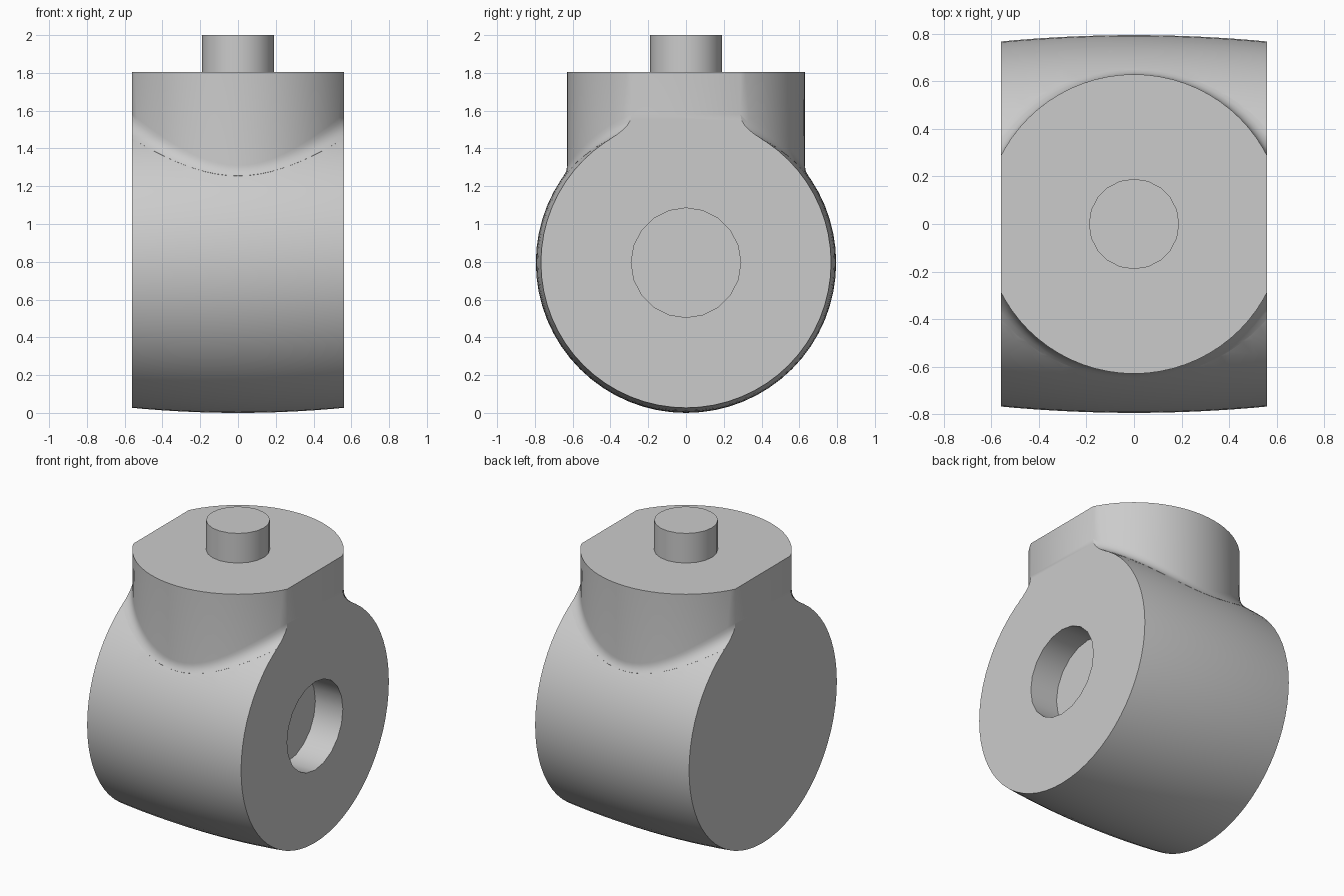
import bpy, bmesh, math
from mathutils import Vector

if "Cube" in bpy.data.objects:
    bpy.data.objects.remove(bpy.data.objects["Cube"])

ZC = 0.795       # barrel axis height
HALF = 0.56      # half width across the flat sides
NECK_R, NECK_TOP = 0.63, 1.805
FILLET_R = 0.09


def barrel_r(x):
    return 0.795 - 0.085 * x * x


def loft(name, rings):
    """Closed solid through a stack of equal-length rings."""
    bm = bmesh.new()
    vs = [[bm.verts.new(p) for p in ring] for ring in rings]
    n = len(vs[0])
    for a, b in zip(vs, vs[1:]):
        for i in range(n):
            j = (i + 1) % n
            bm.faces.new((a[i], a[j], b[j], b[i]))
    bm.faces.new(vs[0])
    bm.faces.new(vs[-1])
    bmesh.ops.recalc_face_normals(bm, faces=bm.faces)
    me = bpy.data.meshes.new(name)
    bm.to_mesh(me)
    bm.free()
    ob = bpy.data.objects.new(name, me)
    bpy.context.collection.objects.link(ob)
    return ob


def circle_x(x, r, n):
    return [(x, r * math.cos(2 * math.pi * i / n), ZC + r * math.sin(2 * math.pi * i / n)) for i in range(n)]


def circle_z(z, r, n):
    return [(r * math.cos(2 * math.pi * i / n), r * math.sin(2 * math.pi * i / n), z) for i in range(n)]


def combine(target, tool, operation):
    m = target.modifiers.new(operation.lower(), 'BOOLEAN')
    m.operation, m.object, m.solver = operation, tool, 'EXACT'
    bpy.context.view_layer.objects.active = target
    bpy.ops.object.modifier_apply(modifier=m.name)
    bpy.data.objects.remove(tool)


def on_barrel(p):
    s = barrel_r(p.x) / math.hypot(p.y, p.z - ZC)
    return Vector((p.x, p.y * s, ZC + (p.z - ZC) * s))


def on_neck(p):
    s = NECK_R / math.hypot(p.x, p.y)
    return Vector((p.x * s, p.y * s, p.z))


def fillet(angle, steps=5):
    """Blend curve from the neck wall down onto the barrel."""
    h = Vector((math.cos(angle), math.sin(angle), 0))
    x, y = NECK_R * h.x, NECK_R * h.y
    r = barrel_r(x)
    p0 = Vector((x, y, ZC + math.sqrt(r * r - y * y)))
    n = Vector((0.17 * x, y / r, (p0.z - ZC) / r)).normalized()
    d = FILLET_R * math.tan(math.acos(n.dot(h)) / 2)
    p1 = on_neck(p0 + d * (n - h * n.dot(h)).normalized())
    p2 = on_barrel(p0 + d * (h - n * n.dot(h)).normalized())
    ts = [k / steps for k in range(steps + 1)]
    return [p1 * (1 - t) ** 2 + p0 * 2 * t * (1 - t) + p2 * t * t for t in ts]


# bulging barrel, wider than needed, trimmed later
xs = [-0.8 + 0.1 * i for i in range(17)]
body = loft("pivot_body", [circle_x(x, barrel_r(x), 64) for x in xs])

# round neck with blended foot
N = 72
curves = [fillet(2 * math.pi * i / N) for i in range(N)]
neck = loft("neck", [circle_z(NECK_TOP, NECK_R, N)] + [list(r) for r in zip(*curves)]
            + [circle_z(ZC, 0.4, N)])
combine(body, neck, 'UNION')

# flat sides
bpy.ops.mesh.primitive_cube_add(size=1, location=(0, 0, 1))
trim = bpy.context.object
trim.scale = (2 * HALF, 4, 4)
bpy.context.view_layer.update()
combine(body, trim, 'INTERSECT')

# top pin
pin = loft("pin", [circle_z(z, 0.19, 20) for z in (1.6, 2.0)])
combine(body, pin, 'UNION')

# blind socket in the right side
socket = loft("socket", [circle_x(x, 0.29, 20) for x in (HALF - 0.2, 0.9)])
combine(body, socket, 'DIFFERENCE')

bpy.ops.object.select_all(action='DESELECT')
body.select_set(True)
bpy.context.view_layer.objects.active = body
bpy.ops.object.shade_smooth_by_angle(angle=math.radians(30))
